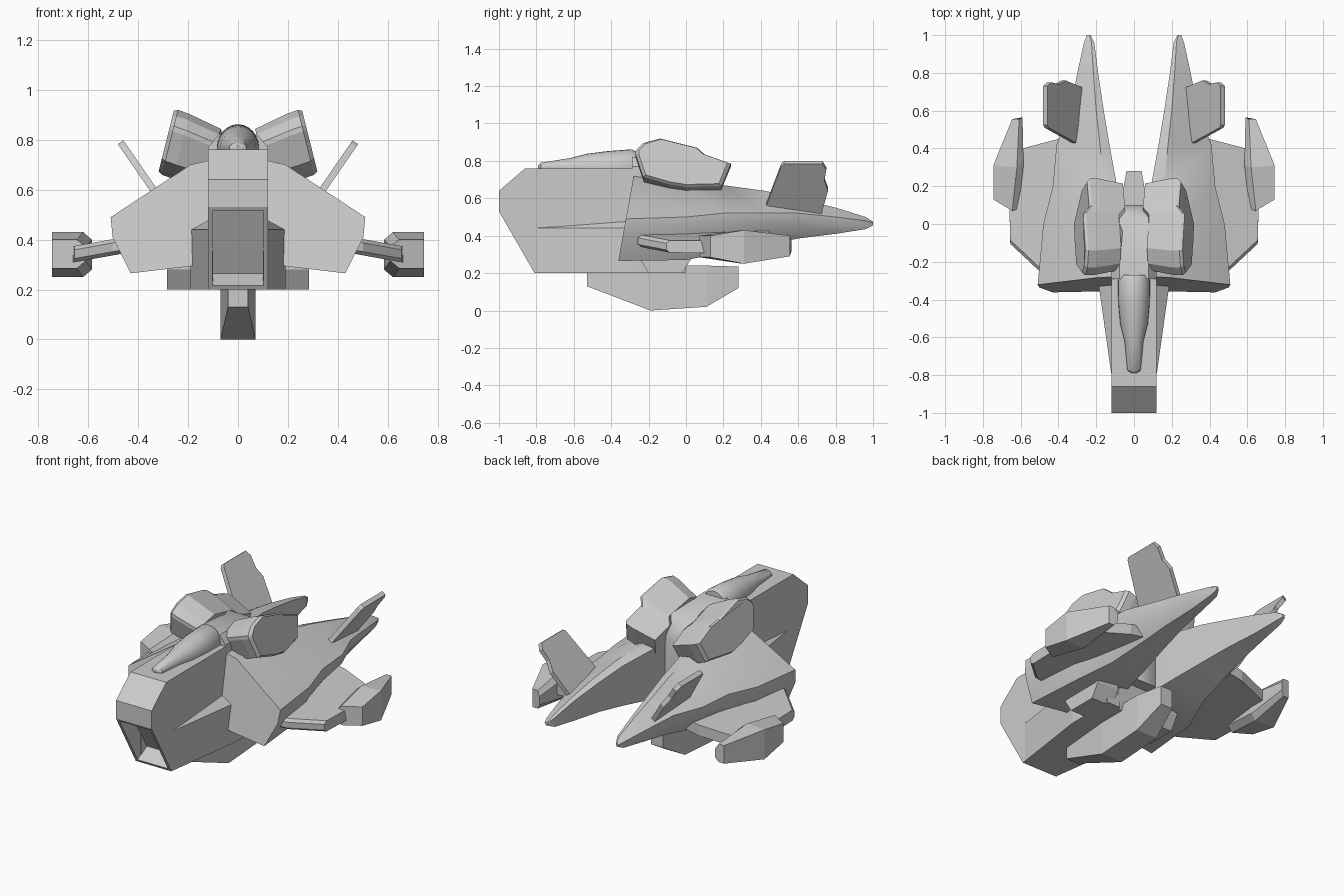
import bpy, bmesh, math
from mathutils import Vector

cube = bpy.data.objects.get("Cube")
if cube:
    bpy.data.objects.remove(cube, do_unlink=True)

grey = bpy.data.materials.new("hull_grey")
grey.use_nodes = True
tone = (0.6, 0.6, 0.6, 1)
grey.diffuse_color = tone
grey.node_tree.nodes["Principled BSDF"].inputs["Base Color"].default_value = tone


def finish(name, bm, mirror=False, smooth=0):
    bmesh.ops.recalc_face_normals(bm, faces=bm.faces)
    mesh = bpy.data.meshes.new(name)
    bm.to_mesh(mesh)
    bm.free()
    mesh.materials.append(grey)
    ob = bpy.data.objects.new(name, mesh)
    bpy.context.collection.objects.link(ob)
    if mirror:
        ob.modifiers.new("Mirror", 'MIRROR')
    if smooth:
        bpy.ops.object.select_all(action='DESELECT')
        ob.select_set(True)
        bpy.context.view_layer.objects.active = ob
        bpy.ops.object.shade_smooth_by_angle(angle=math.radians(smooth))
    return ob


def loft(rings):
    """Skin a series of equal-length rings and cap both ends."""
    bm = bmesh.new()
    rows = [[bm.verts.new(p) for p in ring] for ring in rings]
    for a, b in zip(rows, rows[1:]):
        for i in range(len(a)):
            j = (i + 1) % len(a)
            bm.faces.new((a[i], a[j], b[j], b[i]))
    bm.faces.new(rows[0])
    bm.faces.new(rows[-1])
    bmesh.ops.recalc_face_normals(bm, faces=bm.faces)
    return bm


def slab(profile, half):
    """Side profile (y, z) extruded across x."""
    return loft([[(s * half, y, z) for y, z in profile] for s in (-1, 1)])


# Fuselage with a recessed intake on the lower nose
bm = slab([(-1, .64), (-.86, .76), (-.25, .76), (.06, .74), (.08, .5),
           (-.02, .2), (-.81, .2), (-1, .53)], .12)
mouth = min(bm.faces, key=lambda f: (f.normal - Vector((0, -.85, -.52))).length)
bmesh.ops.inset_region(bm, faces=[mouth], thickness=.025)
inward = mouth.normal * -.1
ext = bmesh.ops.extrude_face_region(bm, geom=[mouth])
bmesh.ops.translate(bm, vec=inward,
                    verts=[v for v in ext["geom"] if isinstance(v, bmesh.types.BMVert)])
if mouth.is_valid:
    bmesh.ops.delete(bm, geom=[mouth], context='FACES_ONLY')
finish("fuselage", bm)

# Flared lower cheeks along the fuselage
finish("lower_cheek", loft([
    [(.1, y, .2), (x, y, .2), (x, y, zo), (.115, y, zi), (.1, y, zi)]
    for y, x, zo, zi in [(-.79, .121, .44, .46), (-.3, .19, .44, .48),
                         (0, .19, .44, .48)]]), True)

# Underbody blocks beside the keel
finish("belly_block", loft([
    [(x, -.25, .28), (x, -.2, .2), (x, -.02, .2), (x, .03, .28),
     (x, .03, .38), (x, -.25, .38)] for x in (.14, .285)]), True)

# Keel: plan narrows at both ends
finish("keel", loft([
    [(-w, y, lo), (w, y, lo), (w, y, hi), (-w, y, hi)]
    for y, w, lo, hi in [(-.53, .04, .13, .22), (-.19, .07, 0, .24),
                         (.11, .07, .02, .24), (.28, .04, .12, .235)]]))

# Main shells tapering back into twin tail booms
shell = [  # y, inner x, ridge x, ridge z, edge x, edge top z, edge low z, belly x, belly z
    (-.28, .06, .19, .70, .51, .49, .41, .43, .265),
    (0, .06, .18, .69, .48, .50, .43, .40, .27),
    (.2, .09, .16, .67, .43, .52, .44, .33, .31),
    (.42, .13, .18, .64, .41, .52, .46, .30, .35),
    (.6, .16, .20, .60, .34, .52, .46, .28, .385),
    (.8, .19, .215, .55, .30, .50, .45, .26, .41),
    (.96, .21, .225, .50, .265, .48, .45, .25, .435),
    (1, .23, .235, .475, .25, .47, .46, .245, .455)]
rings = []
for k, (y, xi, xr, zr, xo, zu, zl, xb, zb) in enumerate(shell):
    inner_top = zr + .03 if k < 2 else zr - .3 * (xr - xi)
    low = zb + .3 * (zl - zb)
    ring = [(xi, inner_top), (xr, zr), (xo, zu), (xo - .008, zl), (xb, zb), (xi, low)]
    lean = .18 if k == 0 else 0
    rings.append([(x, y - lean * (.72 - z), z) for x, z in ring])
finish("tail_boom_shell", loft(rings), True, 32)

# Spine behind the canopy, rounded at the rear
finish("spine", loft([
    [(-w, y, .35), (-w, y, z - .05), (-.65 * w, y, z), (.65 * w, y, z),
     (w, y, z - .05), (w, y, .35)]
    for y, w, z in [(-.29, .12, .82), (.02, .12, .81), (.07, .11, .77),
                    (.1, .07, .68)]]), False, 40)

# Canopy: rounded teardrop lying on the nose
rings = []
for y, w, top in [(-.79, .012, .775), (-.775, .035, .79), (-.62, .05, .815),
                  (-.53, .073, .838), (-.42, .083, .852), (-.29, .085, .862),
                  (-.27, .075, .85)]:
    base = .765
    rings.append([(w * math.cos(a), y, base + (top - base) * math.sin(a))
                  for a in (math.tau * i / 24 for i in range(24))])
finish("canopy", loft(rings), False, 40)

# Shoulder pods: notched side profile, leaning outward
pod = [(-.27, .86), (-.23, .90), (-.14, .925), (.06, .875), (.1, .84), (.24, .79),
       (.19, .67), (0, .665), (-.09, .68), (-.23, .72), (-.27, .84)]


def pod_ring(depth, shrink):
    cy, cz = -.02, .79
    ring = []
    for y, z in pod:
        y, z = cy + (y - cy) * shrink, cz + (z - cz) * shrink
        x = .255 + (.925 - z) * .25 - (.04 if y > .07 else 0)
        ring.append((x - depth, y, z - depth * .36))
    return ring


finish("shoulder_pod", loft([pod_ring(0, .93), pod_ring(.015, 1),
                             pod_ring(.06, 1), pod_ring(.19, .9)]), True)

# Canted tail fins
fin = [(.43, .57), (.51, .78), (.525, .79), (.73, .79), (.75, .76), (.74, .70),
       (.76, .65), (.72, .51)]
finish("tail_fin", loft([[(.47 - (.79 - z) * .69 + s * .011, y, z - s * .008)
                          for y, z in fin] for s in (-1, 1)]), True)

# Drooping side wings with chamfered leading edge
plan = [(.3, -.3), (.5, -.23), (.655, -.085), (.66, .1), (.63, .39), (.4, .45), (.25, .45)]


def wing_ring(dz, grow):
    return [(x, y - (grow if y < 0 else 0), .42 - .18 * (x - .4) + dz) for x, y in plan]


finish("side_wing", loft([wing_ring(-.065, 0), wing_ring(-.05, .02),
                          wing_ring(-.015, .02), wing_ring(0, 0)]), True)

# Wingtip nacelles: chamfered on the inner side, wedge nose and tail
rings = []
for yi, yo, xi, xo, lo, hi in [(.07, .13, .61, .745, .285, .40),
                               (.3, .31, .585, .745, .25, .43),
                               (.555, .555, .59, .645, .29, .40)]:
    c = min(.035, (xo - xi) / 3)
    rings.append([(xi + c, yi, lo), (xo, yo, lo), (xo, yo, hi),
                  (xi + c, yi, hi), (xi, yi + .01, hi - .03), (xi, yi + .01, lo + .03)])
finish("wingtip_nacelle", loft(rings), True)
